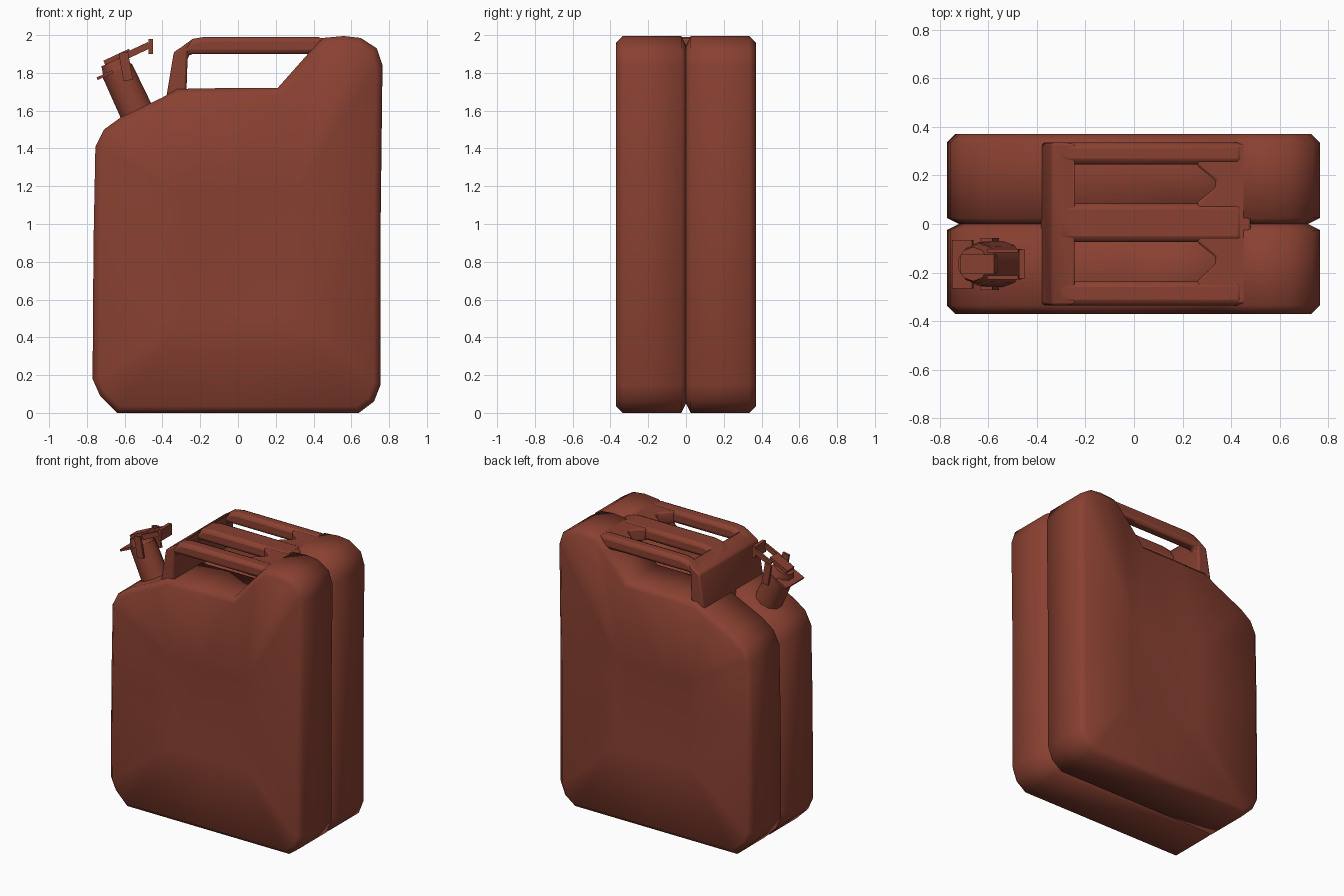
import bpy, bmesh, math
from mathutils import Vector, Matrix

if "Cube" in bpy.data.objects:
    bpy.data.objects.remove(bpy.data.objects["Cube"])

red = bpy.data.materials.new("rust_red")
red.diffuse_color = (0.25, 0.052, 0.031, 1)
red.use_nodes = True
red.node_tree.nodes["Principled BSDF"].inputs["Base Color"].default_value = red.diffuse_color


def finish(name, bm, angle=50, bevel=0):
    bmesh.ops.remove_doubles(bm, verts=bm.verts, dist=0.0005)
    bmesh.ops.recalc_face_normals(bm, faces=bm.faces)
    me = bpy.data.meshes.new(name)
    bm.to_mesh(me)
    bm.free()
    me.materials.append(red)
    me.shade_smooth()
    me.set_sharp_from_angle(angle=math.radians(angle))
    ob = bpy.data.objects.new(name, me)
    bpy.context.collection.objects.link(ob)
    if bevel:
        b = ob.modifiers.new("round", 'BEVEL')
        b.width, b.segments, b.limit_method = bevel, 2, 'ANGLE'
        b.angle_limit = math.radians(40)
    return ob


def inset(pts, d):
    """Mitred inward offset of a counter-clockwise outline."""
    out = []
    for i, p in enumerate(pts):
        p = Vector(p)
        a = (p - Vector(pts[i - 1])).normalized()
        b = (Vector(pts[(i + 1) % len(pts)]) - p).normalized()
        na, nb = Vector((-a.y, a.x)), Vector((-b.y, b.x))
        out.append(p + (na + nb) * d / (1 + na.dot(nb)))
    return out


def extrude(name, pts, vec, bevel):
    """Flat polygon extruded along a vector."""
    bm = bmesh.new()
    f = bm.faces.new([bm.verts.new(p) for p in pts])
    g = bmesh.ops.extrude_face_region(bm, geom=[f])
    bmesh.ops.translate(bm, vec=vec,
                        verts=[v for v in g['geom'] if isinstance(v, bmesh.types.BMVert)])
    return finish(name, bm, 50, bevel)


# Body halves: outline rings from the centre seam to the dished side panel
outline = [(-0.64, 0), (0, 0), (0.64, 0), (0.72, 0.06), (0.755, 0.15), (0.755, 1.0),
           (0.765, 1.84), (0.735, 1.93), (0.65, 1.985), (0.56, 1.995), (0.45, 1.985),
           (0.37, 1.9), (0.21, 1.72), (-0.05, 1.72), (-0.32, 1.715), (-0.40, 1.67),
           (-0.62, 1.565), (-0.71, 1.5), (-0.755, 1.41), (-0.765, 0.9), (-0.77, 0.18), (-0.73, 0.09)]


def panel(p):
    return (min(max(p[0], -0.27), 0.3), min(max(p[1], 0.52), 1.15))


for side, name, deep in ((-1, "front_half", 0.34), (1, "back_half", 0.34)):
    rings = [(0, inset(outline, 0.05)), (0.025, outline), (0.335, outline),
             (0.37, inset(outline, 0.035))]
    rings.append((deep, [panel(p) for p in rings[-1][1]]))
    bm = bmesh.new()
    loops = [[bm.verts.new((p[0], side * y, p[1])) for p in pts] for y, pts in rings]
    n = len(outline)
    for a, b in zip(loops, loops[1:]):
        for i in range(n):
            j = (i + 1) % n
            bm.faces.new((a[i], a[j], b[j], b[i]))
    bmesh.ops.remove_doubles(bm, verts=bm.verts, dist=0.0005)
    # close the sunken panel
    ends = [e for e in bm.edges if e.is_boundary and abs(e.verts[0].co.y) > 0.1]
    bmesh.ops.contextual_create(bm, geom=ends)
    finish(name, bm, 75)

# Three carrying handles, the wall that joins them and the slotted top behind
bar = [(-0.38, 1.66), (-0.28, 1.68), (-0.265, 1.9), (0.45, 1.9), (0.45, 1.99),
       (-0.18, 1.99), (-0.24, 1.98), (-0.335, 1.91)]
for name, y0, y1 in (("front_handle", -0.335, -0.235), ("middle_handle", -0.075, 0.085),
                     ("back_handle", 0.245, 0.335)):
    extrude(name, [(x, y0, z) for x, z in bar], (0, y1 - y0, 0), 0.025)
wall = [(-0.385, 1.64), (-0.275, 1.64), (-0.265, 1.93), (-0.24, 1.975), (-0.34, 1.91)]
extrude("handle_end_wall", [(x, -0.335, z) for x, z in wall], (0, 0.67, 0), 0.02)
comb = [(0.48, -0.33), (0.48, 0.33), (0.26, 0.325), (0.26, 0.24), (0.335, 0.18), (0.335, 0.15),
        (0.26, 0.09), (0.26, -0.075), (0.335, -0.135), (0.335, -0.165), (0.26, -0.235), (0.26, -0.325)]
extrude("handle_root", [(x, y, 1.9) for x, y in comb], (0, 0, 0.085), 0.01)

# Pouring neck and cap share one tilted frame
tilt = Matrix.Translation((-0.54, -0.165, 1.60)) @ Matrix.Rotation(math.radians(-25), 4, 'Y')


def disc(name, r0, r1, z0, z1):
    bm = bmesh.new()
    bmesh.ops.create_cone(bm, cap_ends=True, segments=10, radius1=r0, radius2=r1, depth=z1 - z0)
    bmesh.ops.transform(bm, matrix=tilt @ Matrix.Translation((0, 0, (z0 + z1) / 2)), verts=bm.verts)
    finish(name, bm)


def block(name, size, loc, turn=0):
    bm = bmesh.new()
    bmesh.ops.create_cube(bm, size=1)
    m = tilt @ Matrix.Translation(loc) @ Matrix.Rotation(math.radians(turn), 4, 'Y') @ Matrix.Diagonal((*size, 1))
    bmesh.ops.transform(bm, matrix=m, verts=bm.verts)
    finish(name, bm, 30)


disc("neck", 0.095, 0.09, -0.06, 0.235)
disc("cap", 0.085, 0.07, 0.235, 0.29)
block("pour_lip", (0.09, 0.2, 0.015), (-0.07, 0, 0.24))
block("cap_strap", (0.15, 0.08, 0.025), (0.03, 0, 0.30))
block("cap_lever", (0.025, 0.12, 0.08), (0.215, 0, 0.275), 25)
for s in (-1, 1):
    block("lever_arm", (0.14, 0.015, 0.035), (0.14, s * 0.055, 0.285))
    block("clamp_cheek", (0.05, 0.015, 0.15), (0.05, s * 0.1, 0.235), 15)
